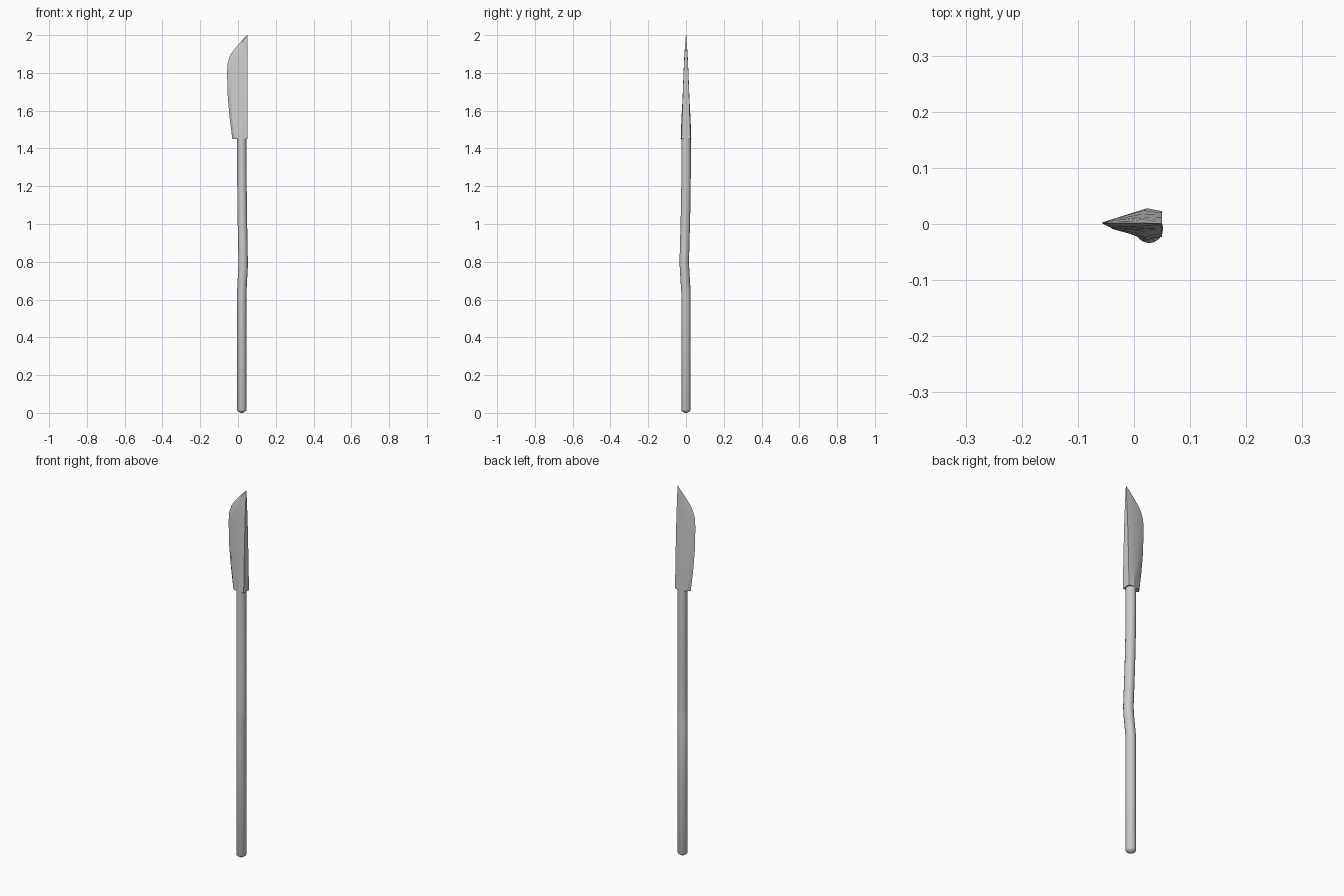
import bpy, bmesh, math

if "Cube" in bpy.data.objects:
    bpy.data.objects.remove(bpy.data.objects["Cube"])


def loft(name, rings, smooth_angle):
    """Skin a stack of closed rings and cap both ends."""
    bm = bmesh.new()
    loops = [[bm.verts.new(p) for p in ring] for ring in rings]
    n = len(loops[0])
    for a, b in zip(loops, loops[1:]):
        for i in range(n):
            j = (i + 1) % n
            bm.faces.new((a[i], a[j], b[j], b[i]))
    bm.faces.new(loops[0][::-1])
    bm.faces.new(loops[-1])
    bmesh.ops.remove_doubles(bm, verts=bm.verts, dist=0.00005)
    bmesh.ops.recalc_face_normals(bm, faces=bm.faces)
    mesh = bpy.data.meshes.new(name)
    bm.to_mesh(mesh)
    bm.free()
    obj = bpy.data.objects.new(name, mesh)
    bpy.context.collection.objects.link(obj)
    bpy.ops.object.select_all(action='DESELECT')
    obj.select_set(True)
    bpy.context.view_layer.objects.active = obj
    bpy.ops.object.shade_smooth_by_angle(angle=math.radians(smooth_angle))
    return obj


def circle(cx, cy, z, r, n=16):
    return [(cx + r * math.cos(2 * math.pi * i / n),
             cy + r * math.sin(2 * math.pi * i / n), z) for i in range(n)]


# Slightly crooked pole with a shallow domed butt: x, y, z, radius
pole_path = [
    (0.020, 0.000, 0.000, 0.006), (0.020, 0.000, 0.010, 0.022),
    (0.020, 0.000, 0.016, 0.025), (0.020, 0.000, 0.640, 0.025),
    (0.023, -0.004, 0.700, 0.025), (0.027, -0.008, 0.770, 0.025),
    (0.027, -0.009, 0.810, 0.025), (0.023, -0.003, 1.030, 0.025),
    (0.021, 0.000, 1.200, 0.025), (0.020, 0.001, 1.460, 0.025),
]
loft("pole", [circle(*p) for p in pole_path], 35)

# Blade sections: z, cutting edge x, bevel width, bevel / middle / spine half thickness
SPINE_X = 0.05
sections = [
    (1.450, -0.030, 0.012, 0.014, 0.028, 0.023),
    (1.560, -0.044, 0.013, 0.011, 0.024, 0.020),
    (1.670, -0.054, 0.016, 0.009, 0.018, 0.017),
    (1.800, -0.058, 0.018, 0.007, 0.013, 0.0125),
    (1.850, -0.055, 0.019, 0.006, 0.011, 0.010),
    (1.890, -0.043, 0.019, 0.005, 0.009, 0.008),
    (1.920, -0.024, 0.015, 0.005, 0.007, 0.006),
    (1.960, 0.010, 0.010, 0.003, 0.004, 0.004),
    (1.999, 0.0485, 0.0003, 0.0003, 0.0004, 0.0004),
]


def blade_ring(z, edge_x, bevel, t_bevel, t_mid, t_spine):
    bevel_x = edge_x + bevel
    mid_x = bevel_x + (SPINE_X - bevel_x) * 0.6
    half = [(bevel_x, t_bevel), (mid_x, t_mid), (SPINE_X, t_spine)]
    lower = [(x, -y, z + (0.001 if z > 1.99 else 0)) for x, y in half]
    upper = [(x, y, z + (0.001 if z > 1.99 else 0)) for x, y in half[::-1]]
    return [(edge_x, 0.002, z)] + lower + upper


loft("blade", [blade_ring(*s) for s in sections], 20)
